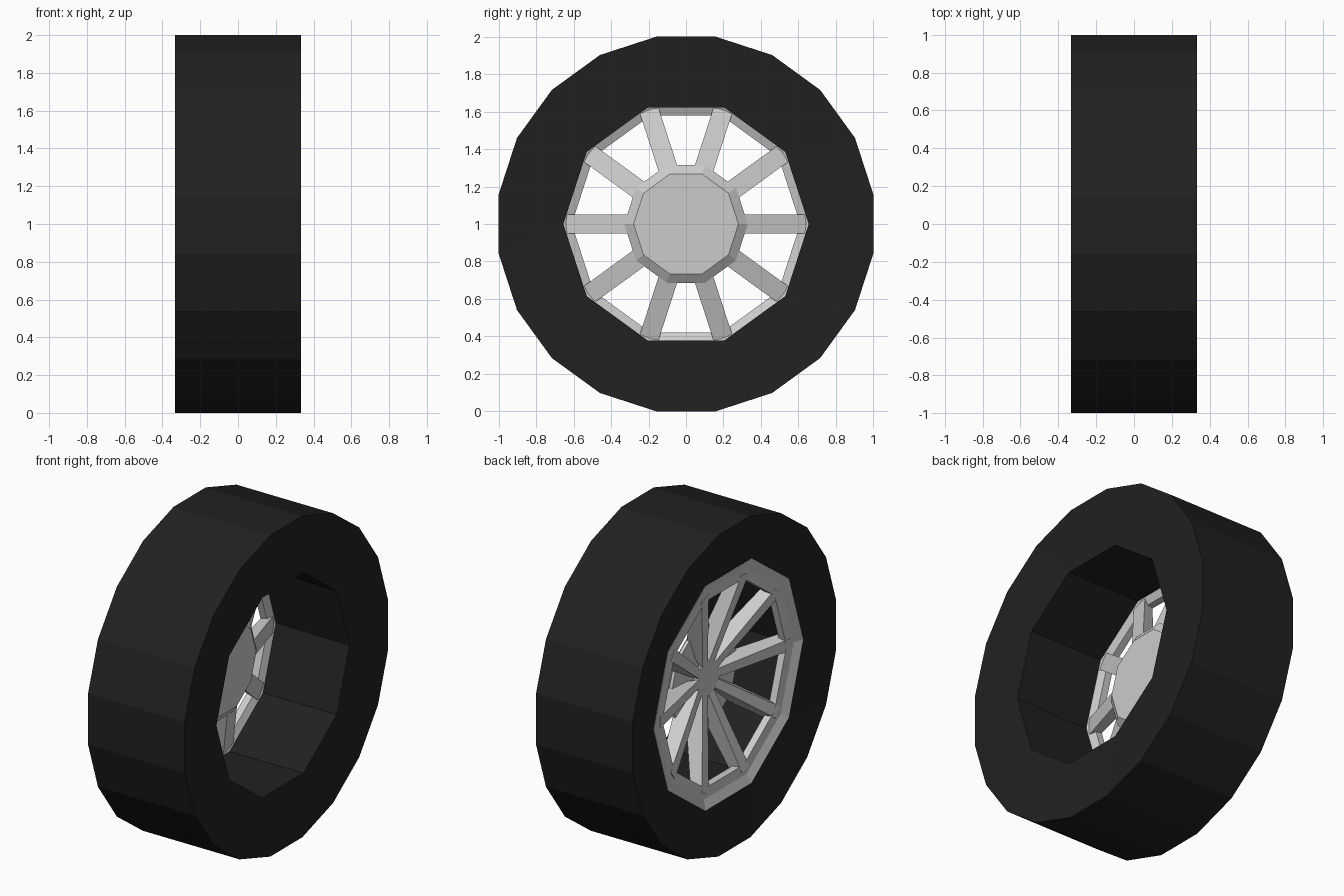
import bpy, bmesh
from math import cos, sin, pi, radians

if "Cube" in bpy.data.objects:
    bpy.data.objects.remove(bpy.data.objects["Cube"])

TYRE_R = 1 / cos(radians(9))


def finish(name, bm, mat=None):
    bmesh.ops.recalc_face_normals(bm, faces=bm.faces[:])
    me = bpy.data.meshes.new(name)
    bm.to_mesh(me)
    bm.free()
    ob = bpy.data.objects.new(name, me)
    bpy.context.collection.objects.link(ob)
    if mat:
        me.materials.append(mat)
    return ob


def ring(bm, n, r, x, offset=0.0):
    return [bm.verts.new((x, r * cos(2 * pi * i / n + offset),
                          1 + r * sin(2 * pi * i / n + offset))) for i in range(n)]


def bridge(bm, a, b):
    n = len(a)
    for i in range(n):
        j = (i + 1) % n
        bm.faces.new((a[i], a[j], b[j], b[i]))


black = bpy.data.materials.new("black_rubber")
black.diffuse_color = (0.015, 0.015, 0.015, 1)
black.use_nodes = True
black.node_tree.nodes["Principled BSDF"].inputs["Base Color"].default_value = black.diffuse_color

# Tyre: 20-sided tread, slightly dished sidewalls, 10-sided bore
bm = bmesh.new()
tread_l = ring(bm, 20, TYRE_R, -0.333, radians(9))
tread_r = ring(bm, 20, TYRE_R, 0.333, radians(9))
bore = [ring(bm, 10, r, x) for r, x in
        ((0.735, -0.29), (0.66, -0.22), (0.655, 0.31))]
bridge(bm, tread_l, tread_r)
bridge(bm, bore[0], bore[1])
bridge(bm, bore[1], bore[2])
for outer, inner in ((tread_l, bore[0]), (tread_r, bore[2])):
    for i in range(10):
        a, b = outer[2 * i], outer[(2 * i + 1) % 20]
        bm.faces.new((inner[i], a, b, inner[(i + 1) % 10]))
        bm.faces.new((inner[i], outer[2 * i - 1], a))
finish("tyre", bm, black)

# Rim: 10-sided lip stepping into a flat ring
bm = bmesh.new()
loops = [ring(bm, 10, r, x) for r, x in
         ((0.735, -0.292), (0.675, -0.27), (0.61, -0.265),
          (0.61, -0.22), (0.658, -0.20))]
for i in range(5):
    bridge(bm, loops[i], loops[(i + 1) % 5])
finish("rim_ring", bm)

# Hub: 10-sided plate with chamfered inboard face
bm = bmesh.new()
loops = [ring(bm, 10, r, x) for r, x in
         ((0.33, -0.125), (0.33, -0.105), (0.28, -0.07))]
bridge(bm, loops[0], loops[1])
bridge(bm, loops[1], loops[2])
bm.faces.new(loops[2])
bm.faces.new(loops[0][::-1])
finish("hub", bm)

# Centre cap on the outboard side
bm = bmesh.new()
a, b = ring(bm, 10, 0.11, -0.155), ring(bm, 10, 0.11, -0.11)
bridge(bm, a, b)
bm.faces.new(a)
finish("centre_cap", bm)

# Ten spokes: narrow outboard face, wide inboard face, dished to the hub
bm = bmesh.new()
for k in range(10):
    t = k * pi / 5
    # (radius, half width, x) at each corner of the spoke's side profile
    profile = ((0.08, 0.026, -0.15), (0.64, 0.036, -0.272),
               (0.64, 0.052, -0.205), (0.27, 0.052, -0.095))
    sides = []
    for s in (-1, 1):
        sides.append([bm.verts.new((x, r * cos(t) - s * w * sin(t),
                                    1 + r * sin(t) + s * w * cos(t)))
                      for r, w, x in profile])
    bridge(bm, sides[0], sides[1])
    bm.faces.new(sides[0])
    bm.faces.new(sides[1][::-1])
finish("spokes", bm)
